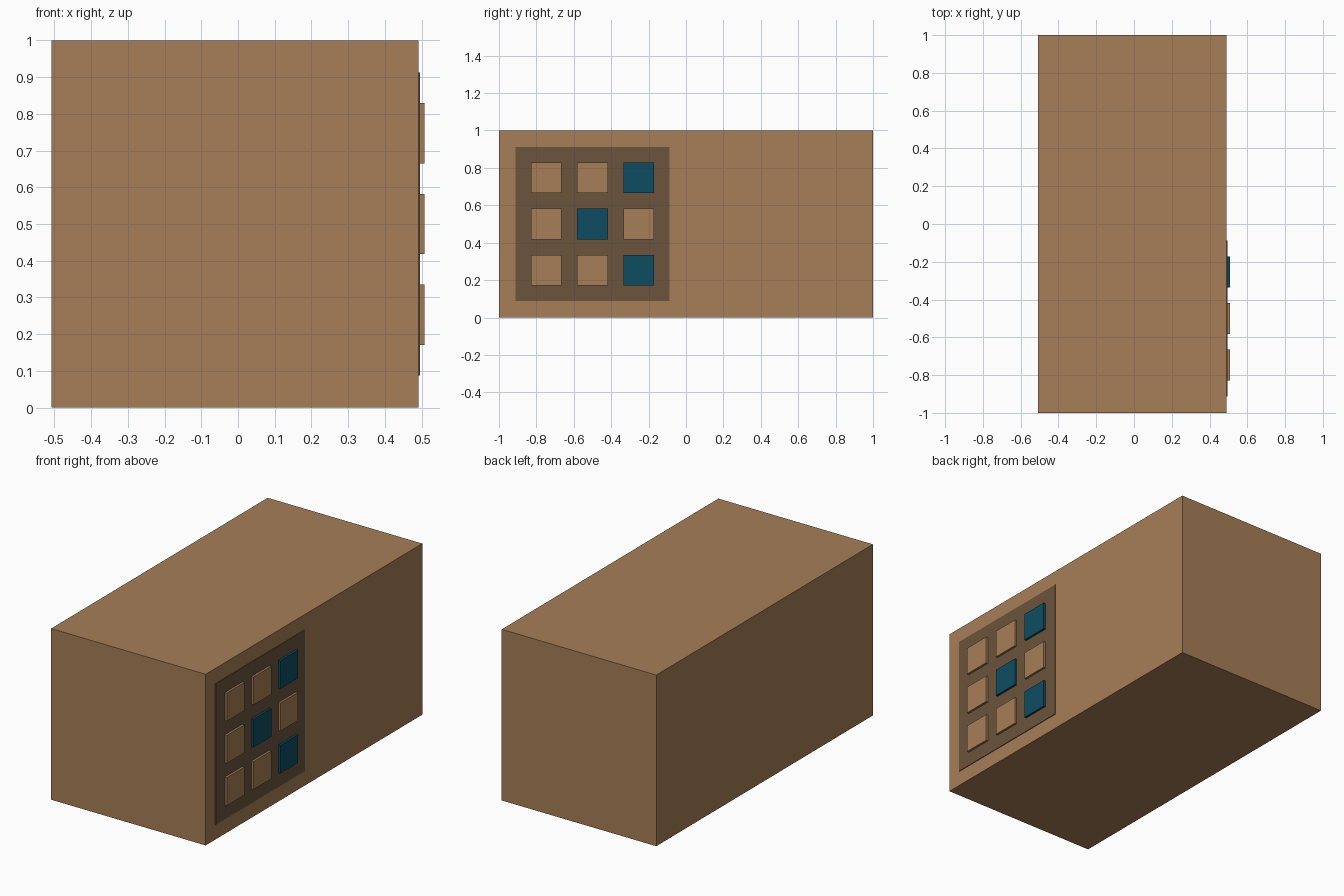
import bpy

if "Cube" in bpy.data.objects:
    bpy.data.objects.remove(bpy.data.objects["Cube"])


def material(name, rgb):
    m = bpy.data.materials.new(name)
    m.diffuse_color = (*rgb, 1)
    m.use_nodes = True
    m.node_tree.nodes["Principled BSDF"].inputs["Base Color"].default_value = m.diffuse_color
    return m


def box(name, lo, hi, mat):
    bpy.ops.mesh.primitive_cube_add(size=1, location=[(a + b) / 2 for a, b in zip(lo, hi)])
    ob = bpy.context.object
    ob.name = name
    ob.scale = [b - a for a, b in zip(lo, hi)]
    bpy.ops.object.transform_apply(location=False, rotation=False, scale=True)
    ob.data.materials.append(mat)
    return ob


tan = material("tan", (0.38, 0.21, 0.095))
brown = material("brown", (0.15, 0.09, 0.045))
teal = material("teal", (0.004, 0.075, 0.12))

FACE = 0.491   # x of the body's right face

# main block
box("body", (-0.508, -1, 0), (FACE, 1, 1), tan)

# thin dark panel on the front half of the right face
box("panel", (FACE - 0.01, -0.912, 0.088), (FACE + 0.004, -0.088, 0.912), brown)

# 3 x 3 raised buttons, some of them teal
lit = {(2, 2), (1, 1), (2, 0)}
half = 0.082
for col in range(3):
    for row in range(3):
        y = -0.5 + (col - 1) * 0.247
        z = 0.5 + (row - 1) * 0.247
        box(f"button_{col}_{row}", (FACE - 0.005, y - half, z - half),
            (0.508, y + half, z + half), teal if (col, row) in lit else tan)
